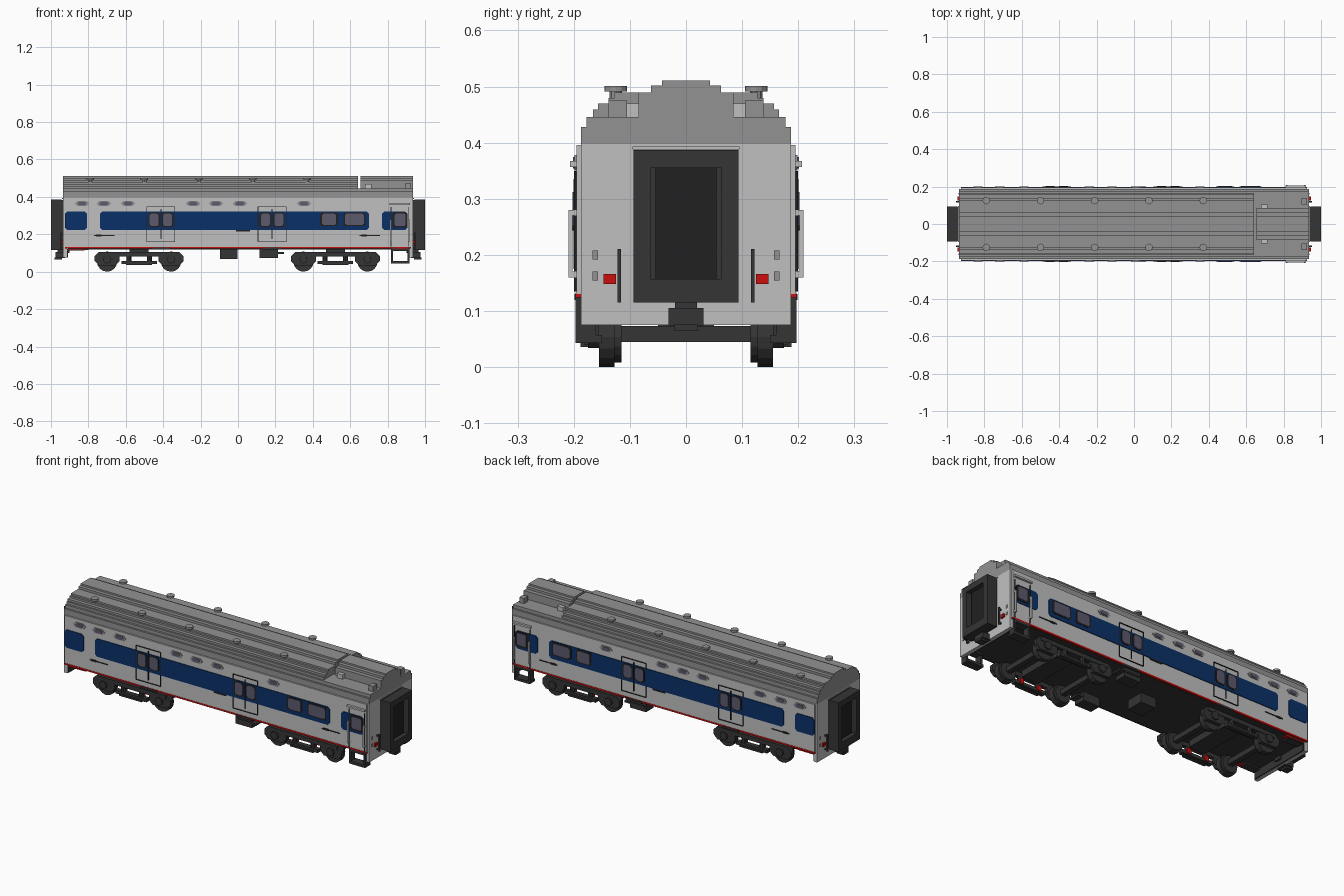
import bpy, bmesh, math
from mathutils import Vector, Matrix

cube = bpy.data.objects.get("Cube")
if cube:
    bpy.data.objects.remove(cube, do_unlink=True)


def material(name, red, green, blue):
    mat = bpy.data.materials.new(name)
    mat.use_nodes = True
    colour = (red, green, blue, 1)
    mat.diffuse_color = colour
    mat.node_tree.nodes["Principled BSDF"].inputs["Base Color"].default_value = colour
    return mat


silver = material("light grey", 0.53, 0.53, 0.53)
roof_grey = material("roof grey", 0.29, 0.29, 0.29)
navy = material("navy blue", 0.003, 0.03, 0.14)
charcoal = material("charcoal", 0.035, 0.035, 0.035)
black = material("near black", 0.015, 0.015, 0.016)
red = material("red", 0.6, 0.005, 0.005)
glass = material("violet glass", 0.11, 0.1, 0.15)


def finish(name, bm, mat, mirror):
    """Turn a bmesh into an object, mirrored across the given axes."""
    bmesh.ops.recalc_face_normals(bm, faces=bm.faces)
    mesh = bpy.data.meshes.new(name)
    bm.to_mesh(mesh)
    bm.free()
    mesh.materials.append(mat)
    obj = bpy.data.objects.new(name, mesh)
    bpy.context.scene.collection.objects.link(obj)
    if mirror:
        mod = obj.modifiers.new("Mirror", "MIRROR")
        mod.use_axis = ["X" in mirror, "Y" in mirror, False]
        mod.use_mirror_merge = False
    return obj


def prism(name, mat, points, axis, low, high, mirror=""):
    """Extrude a profile along x (points are y, z) or y (points are x, z)."""
    bm = bmesh.new()
    place = (lambda p, d: (d, p[0], p[1])) if axis == "x" else (lambda p, d: (p[0], d, p[1]))
    face = bm.faces.new([bm.verts.new(place(p, low)) for p in points])
    new = bmesh.ops.extrude_face_region(bm, geom=[face])["geom"]
    shift = Vector(place((0, 0), high - low))
    bmesh.ops.translate(bm, verts=[v for v in new if isinstance(v, bmesh.types.BMVert)], vec=shift)
    return finish(name, bm, mat, mirror)


def box(name, mat, x, y, z, mirror=""):
    points = [(x[0], z[0]), (x[1], z[0]), (x[1], z[1]), (x[0], z[1])]
    return prism(name, mat, points, "y", y[0], y[1], mirror)


def cylinder(name, mat, centre, radius, depth, axis, mirror="", sides=16):
    bm = bmesh.new()
    turn = Matrix.Rotation(math.pi / 2, 4, "X") if axis == "y" else Matrix()
    bmesh.ops.create_cone(bm, cap_ends=True, segments=sides, radius1=radius, radius2=radius,
                          depth=depth, matrix=Matrix.Translation(centre) @ turn)
    return finish(name, bm, mat, mirror)


def cut_corners(x, z, cut):
    """Rectangle with chamfered corners."""
    (a, b), (c, d) = x, z
    return [(a + cut, c), (b - cut, c), (b, c + cut), (b, d - cut),
            (b - cut, d), (a + cut, d), (a, d - cut), (a, c + cut)]


def around(middle, half):
    return (middle - half, middle + half)


END = 0.935     # half length of the body
SIDE = 0.195    # half width of the body


def plate(name, mat, x, z, cut=0.004, proud=0.004):
    """Thin plate on both sides of the car."""
    prism(name, mat, cut_corners(x, z, cut), "y", SIDE - 0.002, SIDE + proud, "Y")


# Body shell and floor
box("body", silver, (-0.925, 0.925), (-SIDE, SIDE), (0.13, 0.396))
box("floor", charcoal, (-0.91, 0.91), (-0.188, 0.188), (0.12, 0.131))
box("end_wall", silver, (0.915, END), (-0.187, 0.187), (0.075, 0.398), "X")
box("end_wall_lining", charcoal, (0.909, 0.916), (-0.183, 0.183), (0.077, 0.122), "X")
box("sill_stripe", red, (-0.925, 0.925), (0.185, 0.1965), (0.124, 0.133), "Y")
box("end_sill", red, (-0.908, -0.8), (0.16, 0.188), (0.115, 0.125), "Y")

# Stepped roof, one pair of corners for each step
steps = [(0.187, 0.428), (0.177, 0.446), (0.166, 0.459), (0.157, 0.47),
         (0.138, 0.48), (0.127, 0.489), (0.0625, 0.502), (0.043, 0.511)]


def roof_profile(levels, base):
    half, bottom = [], base
    for y, top in levels:
        half += [(y, bottom), (y, top)]
        bottom = top
    return half + [(-y, z) for y, z in reversed(half)]


prism("main_roof", roof_grey, roof_profile(steps, 0.394), "x", -END, 0.642)
prism("low_roof", roof_grey, roof_profile(steps[:2], 0.394), "x", 0.64, END)
raised = [(0.085, 0.489)] + steps[-2:]
prism("raised_roof", roof_grey, roof_profile(raised, 0.44), "x", 0.655, END)
box("roof_box", silver, (0.68, 0.715), (0.084, 0.105), (0.44, 0.47), "Y")
box("roof_end_block", roof_grey, (0.895, 0.925), (0.105, 0.138), (0.43, 0.475), "Y")

# Roof vents
for i in range(5):
    x = -0.79 + 0.29 * i
    cylinder("vent_stem", roof_grey, (x, 0.125, 0.482), 0.011, 0.02, "z", "Y", 8)
    cylinder("vent_cap", roof_grey, (x, 0.125, 0.496), 0.02, 0.01, "z", "Y", 12)

# Blue window band
band = (0.222, 0.321)
for x in [(-0.925, -0.807), (-0.738, 0.7), (0.77, 0.905)]:
    plate("blue_band", navy, x, band, 0.012)

# Small high windows
for x in [-0.834, -0.717, -0.588, -0.24, -0.118, 0.01, 0.353]:
    plate("high_window_frame", roof_grey, around(x, 0.038), around(0.364, 0.014), 0.013)
    plate("high_window", glass, around(x, 0.025), around(0.364, 0.01), 0.009, 0.006)

# Wide windows
for x, half in [(0.487, 0.048), (0.623, 0.06)]:
    plate("wide_window_frame", black, around(x, half), (0.243, 0.317), 0.01, 0.0055)
    plate("wide_window", glass, around(x, half - 0.01), (0.25, 0.31), 0.008, 0.007)

# Sliding double doors
for middle in (-0.412, 0.182):
    for edge in (-0.075, 0.075):
        plate("door_edge", black, around(middle + edge, 0.0015), (0.16, 0.348), 0.0005, 0.005)
    for z in (0.16, 0.348):
        plate("door_rail", black, around(middle, 0.075), around(z, 0.0015), 0.0005, 0.005)
    plate("door_seam", black, around(middle, 0.002), (0.175, 0.335), 0.0005, 0.0055)
    for leaf in (-0.036, 0.036):
        plate("door_window_frame", black, around(middle + leaf, 0.03), (0.236, 0.318), 0.012, 0.0055)
        plate("door_window", glass, around(middle + leaf, 0.024), (0.243, 0.312), 0.01, 0.007)
    box("door_step", charcoal, around(middle, 0.05), (0.18, 0.199), (0.12, 0.13), "Y")

# Crew door with handrails and rain gutter
plate("crew_door_frame", black, (0.825, 0.907), (0.235, 0.318), 0.008, 0.0055)
plate("crew_door_window", glass, (0.838, 0.895), (0.245, 0.31), 0.006, 0.007)
for x in (0.818, 0.914):
    plate("crew_door_seam", black, around(x, 0.0015), (0.135, 0.345), 0.0005, 0.005)
    box("handrail", silver, around(x, 0.004), (0.202, 0.209), (0.16, 0.28), "Y")
    for z in (0.165, 0.275):
        box("handrail_mount", silver, around(x, 0.004), (0.19, 0.205), around(z, 0.005), "Y")
box("rain_gutter", silver, (0.81, 0.92), (0.19, 0.207), (0.357, 0.367), "Y")

# Small side fittings
for x in (-0.715, 0.705):
    plate("side_latch", black, around(x, 0.055), around(0.193, 0.002), 0.001)
    plate("side_latch_grip", black, around(x - 0.03, 0.018), around(0.193, 0.005), 0.004)
plate("side_badge", black, (-0.01, 0.065), (0.214, 0.223), 0.002, 0.005)

# Crew steps
for x in (0.824, 0.912):
    box("step_hanger", charcoal, around(x, 0.005), (0.16, 0.197), (0.045, 0.131), "Y")
for z in (0.05, 0.118):
    box("step_tread", charcoal, (0.82, 0.916), (0.15, 0.197), around(z, 0.007), "Y")

# Gangway frames at both ends
box("gangway_panel", charcoal, (0.93, 0.965), (-0.09, 0.09), (0.12, 0.382), "X")
box("gangway_post", charcoal, (0.945, 1.0), (0.063, 0.094), (0.115, 0.387), "XY")
box("gangway_header", charcoal, (0.945, 1.0), (-0.063, 0.063), (0.355, 0.387), "X")
box("gangway_sill", charcoal, (0.945, 1.0), (-0.063, 0.063), (0.115, 0.157), "X")
box("gangway_door", black, (0.96, 0.975), (-0.054, 0.054), (0.157, 0.355), "X")
box("gangway_hood", silver, (0.93, 0.94), (-0.095, 0.095), (0.388, 0.393), "X")

# Couplers
box("coupler_neck", charcoal, (0.9, 0.965), (-0.02, 0.02), (0.1, 0.118), "X")
box("coupler_head", charcoal, (0.925, 0.975), (-0.031, 0.031), (0.074, 0.105), "X")
box("coupler_jaw", charcoal, (0.94, 0.98), (-0.021, 0.021), (0.064, 0.076), "X")

# End lamps and grab bars
box("end_lamp", red, (0.93, 0.945), (0.125, 0.147), (0.148, 0.166), "XY")
box("end_grab_bar", charcoal, (0.945, 0.953), (0.116, 0.122), (0.115, 0.21), "XY")
for z in (0.125, 0.2):
    box("end_grab_mount", charcoal, (0.93, 0.95), (0.116, 0.122), around(z, 0.004), "XY")
for z in (0.162, 0.2):
    box("end_socket", roof_grey, (0.93, 0.938), (0.157, 0.167), around(z, 0.008), "XY")

# Underfloor equipment
box("centre_box", charcoal, (-0.095, -0.003), (-0.05, 0.05), (0.068, 0.122))
box("side_box", charcoal, (0.115, 0.215), (0.12, 0.185), (0.072, 0.13), "Y")
box("side_box_lip", charcoal, (0.125, 0.245), (0.13, 0.19), (0.095, 0.105), "Y")
box("end_bracket", charcoal, (-0.908, -0.82), (0.14, 0.185), (0.112, 0.122), "Y")

# Bogies
for bogie in (-0.529, 0.521):
    box("bolster", charcoal, around(bogie, 0.05), (-0.16, 0.16), (0.085, 0.122))
    box("bogie_frame", charcoal, around(bogie, 0.21), (0.157, 0.178), (0.082, 0.106), "Y")
    box("spring_plank", charcoal, around(bogie, 0.095), (0.155, 0.182), (0.04, 0.058), "Y")
    box("plank_guard", charcoal, around(bogie, 0.07), (0.165, 0.188), (0.036, 0.046), "Y")
    for offset in (-0.055, 0.055):
        x = bogie + offset
        cylinder("spring", charcoal, (x, 0.167, 0.07), 0.014, 0.03, "z", "Y", 10)
        box("spring_seat", red, around(x, 0.012), (0.15, 0.165), (0.045, 0.072), "Y")
    for offset in (-0.171, 0.171):
        x = bogie + offset
        cylinder("wheel", charcoal, (x, 0.141, 0.054), 0.054, 0.028, "y", "Y")
        cylinder("wheel_flange", charcoal, (x, 0.122, 0.054), 0.046, 0.014, "y", "Y")
        box("axle", charcoal, around(x, 0.014), (-0.13, 0.13), (0.045, 0.073))
        journal = cut_corners(around(x, 0.066), (0.034, 0.106), 0.022)
        prism("journal_box", charcoal, journal, "y", 0.155, 0.175, "Y")
        cylinder("axle_cap", charcoal, (x, 0.178, 0.066), 0.022, 0.014, "y", "Y", 8)
